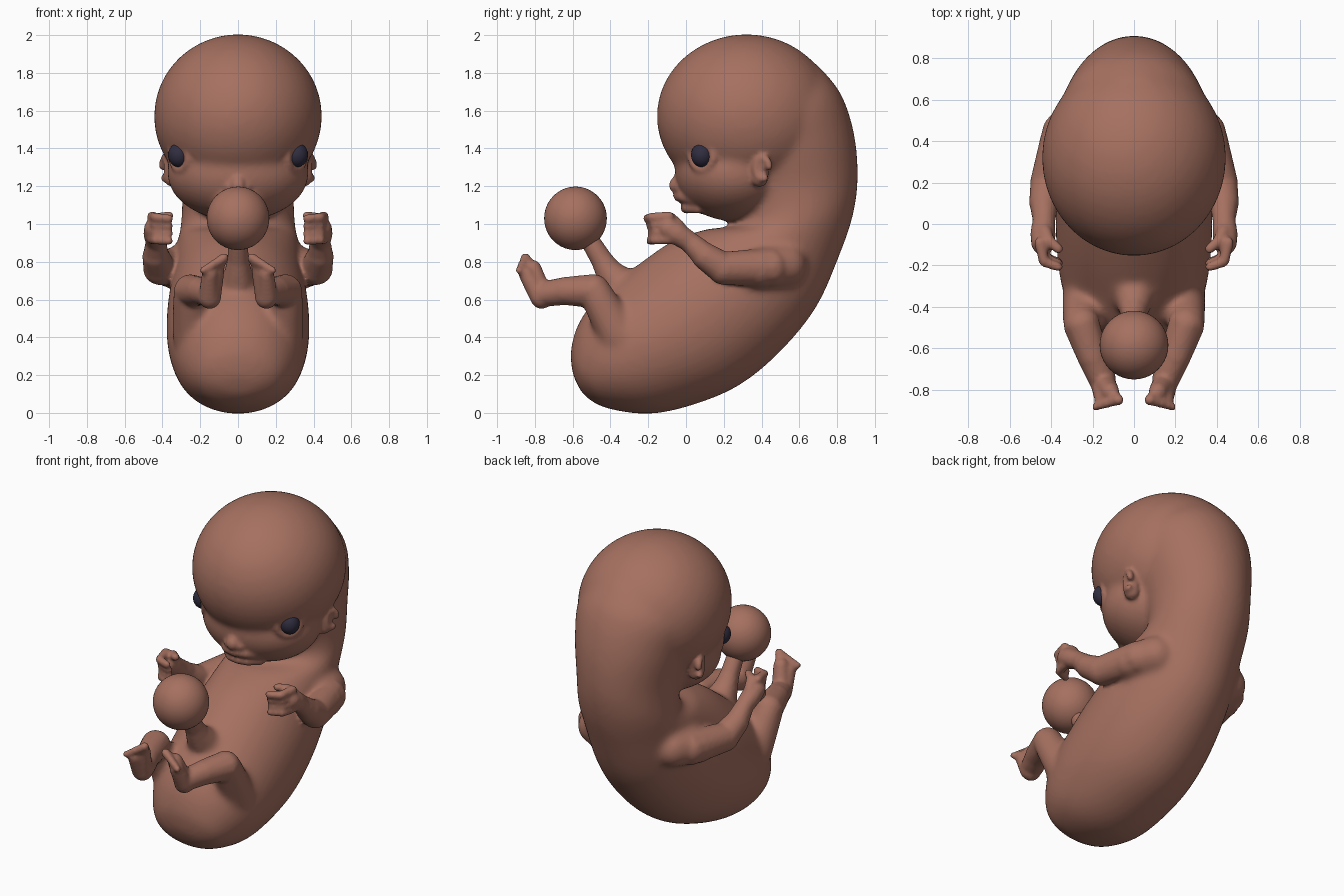
import bpy, bmesh, math
from mathutils import Vector, Matrix


def material(name, rgb):
    m = bpy.data.materials.new(name)
    m.diffuse_color = (*rgb, 1)
    return m


skin = material("warm_brown_skin", (0.38, 0.165, 0.118))
dark = material("dark_eye", (0.03, 0.026, 0.05))


def ellipsoid(bm, c, r, sub=4):
    bmesh.ops.create_icosphere(bm, subdivisions=sub, radius=1,
                               matrix=Matrix.Translation(c) @ Matrix.Diagonal((*r, 1)))


def capsule(bm, a, ra, b, rb):
    a, b = Vector(a), Vector(b)
    for v in bmesh.ops.create_icosphere(bm, subdivisions=3, radius=1)["verts"]:
        v.co = b + v.co * rb if v.co.dot(b - a) > 0 else a + v.co * ra


def chain(bm, pts, s=1):
    # pts: (x, y, z, radius), s mirrors across x
    for p, q in zip(pts, pts[1:]):
        capsule(bm, (s * p[0], *p[1:3]), p[3], (s * q[0], *q[1:3]), q[3])


def ring(c, n, ru, rv, t, start=0, end=360, steps=20):
    # points of an oval loop facing n; rv is the vertical radius
    n = Vector(n).normalized()
    u = n.cross((0, 0, 1)).normalized()
    w = u.cross(n)
    pts = []
    for i in range(steps + 1):
        a = math.radians(start + (end - start) * i / steps)
        pts.append((*(Vector(c) + u * ru * math.cos(a) + w * rv * math.sin(a)), t))
    return pts


def spline(rows, n=6):
    out = []
    for i in range(len(rows) - 1):
        p = [rows[max(0, min(len(rows) - 1, i + k))] for k in (-1, 0, 1, 2)]
        for j in range(n):
            t = j / n
            out.append([0.5 * (2 * b + (c - a) * t + (2 * a - 5 * b + 4 * c - d) * t * t
                               + (3 * b - a - 3 * c + d) * t ** 3) for a, b, c, d in zip(*p)])
    return out + [list(rows[-1])]


def fuse(bm, name, voxel, iterations):
    # merge overlapping parts into one smooth surface
    bmesh.ops.recalc_face_normals(bm, faces=bm.faces)
    me = bpy.data.meshes.new(name)
    bm.to_mesh(me)
    bm.free()
    ob = bpy.data.objects.new(name, me)
    bpy.context.collection.objects.link(ob)
    r = ob.modifiers.new("fuse", "REMESH")
    r.mode, r.voxel_size = "VOXEL", voxel
    s = ob.modifiers.new("soften", "SMOOTH")
    s.factor, s.iterations = 0.5, iterations
    bpy.context.view_layer.update()
    baked = bpy.data.meshes.new_from_object(ob.evaluated_get(bpy.context.evaluated_depsgraph_get()))
    ob.modifiers.clear()
    ob.data = baked
    return ob


# --- trunk: oval sections from rump to nape (front y, z, back y, z, half width)
sections = [
    (-0.595, 0.19, -0.57, 0.14, 0.04), (-0.605, 0.24, -0.53, 0.085, 0.13),
    (-0.61, 0.33, -0.42, 0.025, 0.23), (-0.575, 0.46, -0.2, -0.005, 0.315),
    (-0.49, 0.59, 0.03, 0.04, 0.36), (-0.36, 0.70, 0.28, 0.145, 0.378),
    (-0.22, 0.81, 0.5, 0.325, 0.372), (-0.07, 0.91, 0.69, 0.56, 0.345),
    (0.1, 0.97, 0.815, 0.84, 0.32), (0.27, 1.0, 0.885, 1.05, 0.30),
    (0.27, 1.15, 0.91, 1.25, 0.30), (0.2, 1.35, 0.89, 1.48, 0.34),
    (0.15, 1.5, 0.82, 1.69, 0.36), (0.25, 1.7, 0.70, 1.84, 0.25)]
bm = bmesh.new()
N, prev = 40, None
for fy, fz, by, bz, w in spline(sections):
    cur = []
    for k in range(N):
        a = 2 * math.pi * k / N
        m, c = 0.5 - 0.5 * math.cos(a), math.sin(a)
        cur.append(bm.verts.new((w * c, fy + (by - fy) * m, fz + (bz - fz) * m)))
    if prev:
        for k in range(N):
            bm.faces.new((prev[k], prev[(k + 1) % N], cur[(k + 1) % N], cur[k]))
    else:
        bm.faces.new(cur[::-1])
    prev = cur
bm.faces.new(prev)
# --- cranium, cheeks and muzzle
ellipsoid(bm, (0, 0.32, 1.57), (0.445, 0.475, 0.435))
ellipsoid(bm, (0, 0.25, 1.27), (0.375, 0.31, 0.255))
ellipsoid(bm, (0, 0.09, 1.14), (0.17, 0.12, 0.085))
# --- thighs and shoulders blend softly into the trunk
for s in (1, -1):
    chain(bm, [(0.24, -0.36, 0.42, 0.11), (0.255, -0.48, 0.635, 0.09)], s)
    chain(bm, [(0.27, 0.52, 0.78, 0.12), (0.36, 0.38, 0.765, 0.105)], s)
# cord root
chain(bm, [(0, -0.30, 0.62, 0.13), (0, -0.42, 0.76, 0.07)])
core = fuse(bm, "core", 0.015, 18)

# --- details joined to the core
bm = bmesh.new()
bm.from_mesh(core.data)
bpy.data.objects.remove(core)
# cord
chain(bm, [(0, -0.38, 0.70, 0.085), (0, -0.44, 0.80, 0.06), (0, -0.52, 0.93, 0.05)])
# nose and lips
chain(bm, [(0, 0.0, 1.27, 0.04), (0, -0.05, 1.205, 0.042)])
chain(bm, [(-0.04, -0.03, 1.195, 0.034), (0.04, -0.03, 1.195, 0.034)])
for s in (1, -1):
    chain(bm, [(0, -0.035, 1.15, 0.034), (0.07, -0.01, 1.145, 0.032), (0.14, 0.06, 1.125, 0.025)], s)
    chain(bm, [(0, 0.0, 1.085, 0.03), (0.06, 0.012, 1.085, 0.03), (0.12, 0.065, 1.08, 0.025)], s)
    # brow fold running towards the nose
    chain(bm, [(0.29, 0.04, 1.45, 0.03), (0.20, 0.005, 1.37, 0.035), (0.10, -0.005, 1.29, 0.03)], s)
    # eyelids
    chain(bm, ring((0.305, 0.087, 1.365), (0.8, -0.6, -0.08), 0.074, 0.078, 0.024), s)
    # ear: rim and inner plate
    chain(bm, ring((0.385, 0.405, 1.295), (0.9, -0.35, 0), 0.038, 0.055, 0.021, -110, 170), s)
    chain(bm, [(0.35, 0.40, 1.33, 0.045), (0.345, 0.39, 1.24, 0.045)], s)
    # arm
    chain(bm, [(0.34, 0.44, 0.77, 0.105), (0.415, 0.2, 0.765, 0.088), (0.435, 0.10, 0.83, 0.072),
               (0.435, 0.02, 0.905, 0.055), (0.44, -0.05, 0.95, 0.062), (0.44, -0.09, 0.975, 0.058)], s)
    # fingers and thumb
    for i in range(4):
        z = 0.915 + 0.04 * i
        y = -0.012 * i * (i - 2) * 0.5
        chain(bm, [(0.455, -0.09, z + 0.005, 0.028), (0.435, -0.165 + y, z, 0.025),
                   (0.365, -0.19 + y, z - 0.005, 0.022)], s)
    chain(bm, [(0.43, -0.04, 0.99, 0.035), (0.41, -0.08, 1.035, 0.027), (0.365, -0.12, 1.045, 0.024)], s)
    # lower leg and foot
    chain(bm, [(0.25, -0.49, 0.645, 0.09), (0.20, -0.64, 0.645, 0.075), (0.155, -0.745, 0.63, 0.068),
               (0.15, -0.765, 0.61, 0.06)], s)
    chain(bm, [(0.15, -0.765, 0.615, 0.062), (0.115, -0.81, 0.765, 0.045)], s)
    chain(bm, [(0.155, -0.775, 0.615, 0.055), (0.15, -0.845, 0.735, 0.042)], s)
    # toes, big toe innermost and highest
    for i in range(5):
        t = i / 4
        r = 0.027 - 0.007 * t
        chain(bm, [(0.11 + 0.04 * t, -0.81 - 0.03 * t, 0.76 - 0.03 * t, r),
                   (0.075 + 0.11 * t, -0.85 - 0.035 * t, 0.82 - 0.065 * t, r)], s)
body = fuse(bm, "body", 0.0115, 5)
body.data.materials.clear()
body.data.materials.append(skin)
body.data.shade_smooth()


def ball(name, c, r, mat):
    b = bmesh.new()
    ellipsoid(b, c, r)
    me = bpy.data.meshes.new(name)
    b.to_mesh(me)
    b.free()
    me.materials.append(mat)
    me.shade_smooth()
    bpy.context.collection.objects.link(bpy.data.objects.new(name, me))


# --- round sac on the cord, and the eyes
ball("round_sac", (0, -0.585, 1.03), (0.166, 0.166, 0.168), skin)
for s, side in ((1, "left"), (-1, "right")):
    ball(side + "_eye", (s * 0.312, 0.085, 1.365), (0.058, 0.058, 0.064), dark)
